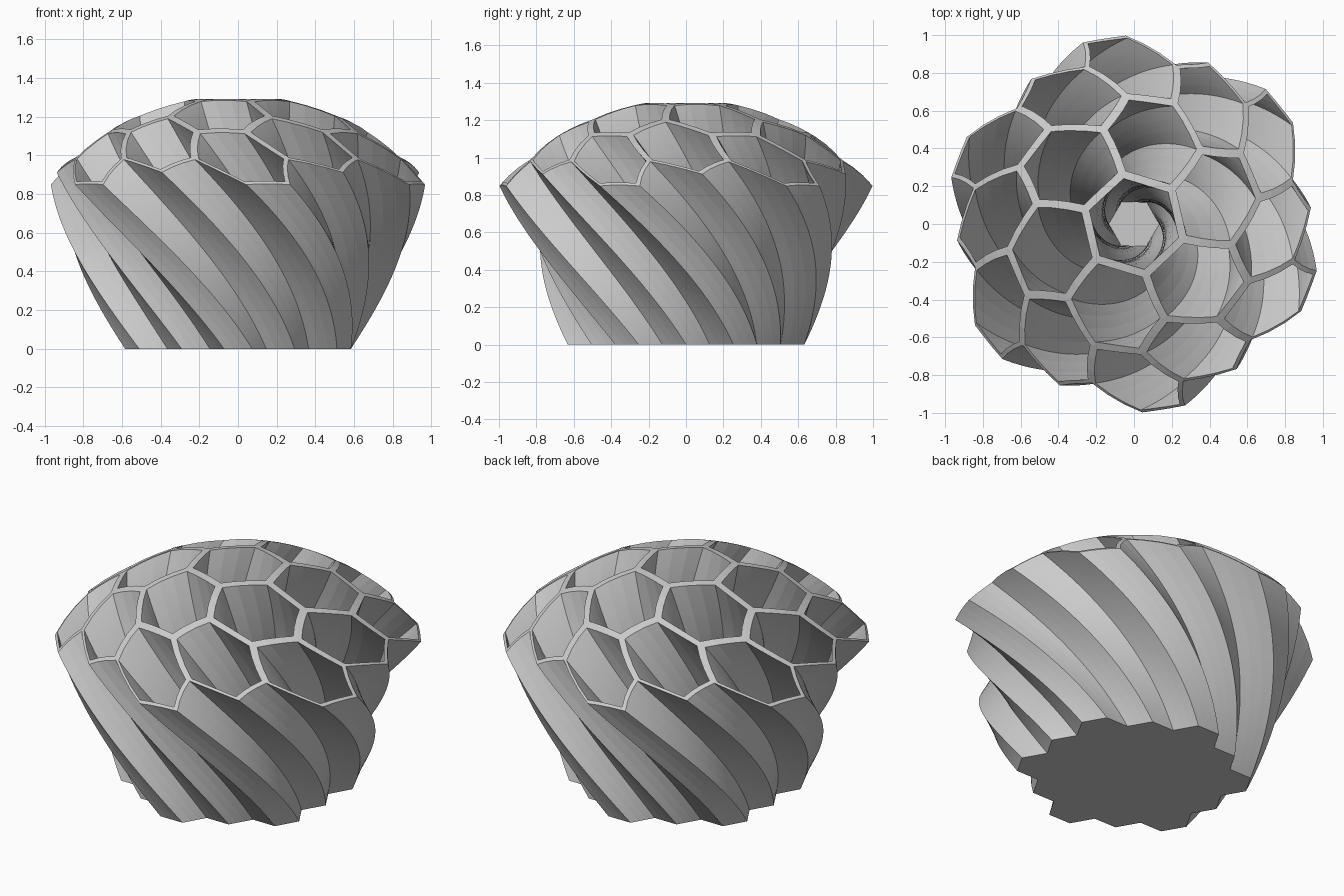
import bpy, bmesh
from math import cos, sin, sqrt, radians, pi

if "Cube" in bpy.data.objects:
    bpy.data.objects.remove(bpy.data.objects["Cube"])

S = 0.146              # cell side at the base
S_IN = 0.1325          # inner (hole) side at the base
W = S * sqrt(3)        # distance between cell centres
GROW = 0.67            # scale gain per unit height
TWIST = radians(-60)   # rotation per unit height
DOME = 1.31            # radius of the dome that trims the top
FLOOR = 0.008          # floor thickness
SUB, LAYERS = 3, 56    # segments per cell side, layers in height
SIDES = [(1, 0), (0, 1), (-1, 1), (-1, 0), (0, -1), (1, -1)]


def lift(p, z):
    """Move a base-plan point up the twisting, widening sweep."""
    k, a = 1 + GROW * z, TWIST * z
    x, y = p
    return (k * (x * cos(a) - y * sin(a)), k * (x * sin(a) + y * cos(a)), z)


def top(p):
    """Height where the sweep of a point meets the dome."""
    q = p[0] ** 2 + p[1] ** 2
    a, b, c = 1 + q * GROW ** 2, q * GROW, q - DOME ** 2
    return (-b + sqrt(b * b - a * c)) / a


def side_points(cx, cy, s, k):
    """Points along side k of a hexagon."""
    a, b = k * pi / 3, (k + 1) * pi / 3
    pts = []
    for i in range(SUB + 1):
        t = i / SUB
        pts.append((cx + s * (cos(a) * (1 - t) + cos(b) * t),
                    cy + s * (sin(a) * (1 - t) + sin(b) * t)))
    return pts


bm = bmesh.new()


def face(*cos_):
    bm.faces.new([bm.verts.new(c) for c in cos_])


def wall(pts, z0):
    """Swept wall strip from z0 up to the dome."""
    cols = []
    for p in pts:
        h = top(p)
        cols.append([bm.verts.new(lift(p, z0 + (h - z0) * j / LAYERS))
                     for j in range(LAYERS + 1)])
    for a, b in zip(cols, cols[1:]):
        for j in range(LAYERS):
            bm.faces.new((a[j], b[j], b[j + 1], a[j + 1]))


# Honeycomb of 19 cells
cells = [(q, r) for q in range(-2, 3) for r in range(-2, 3) if abs(q + r) <= 2]
for q, r in cells:
    cx, cy = 1.5 * S * q, W * (r + q / 2)
    under, floor = [], []
    for k, (dq, dr) in enumerate(SIDES):
        outer = side_points(cx, cy, S, k)
        inner = side_points(cx, cy, S_IN, k)
        under += outer[:-1]
        floor += inner[:-1]
        wall(inner[::-1], FLOOR)                    # inside of the cell
        if (q + dq, r + dr) not in cells:
            wall(outer, 0)                          # outside of the bowl
        for i in range(SUB):                        # rim on the dome
            face(*[lift(p, top(p)) for p in
                   (outer[i], outer[i + 1], inner[i + 1], inner[i])])
    face(*[lift(p, FLOOR) for p in floor])          # cell floor
    face(*[lift(p, 0) for p in under[::-1]])        # underside

bmesh.ops.remove_doubles(bm, verts=bm.verts, dist=0.0004)
bmesh.ops.recalc_face_normals(bm, faces=bm.faces)
mesh = bpy.data.meshes.new("twisted_honeycomb_holder")
bm.to_mesh(mesh)
bm.free()
obj = bpy.data.objects.new("twisted_honeycomb_holder", mesh)
bpy.context.collection.objects.link(obj)
